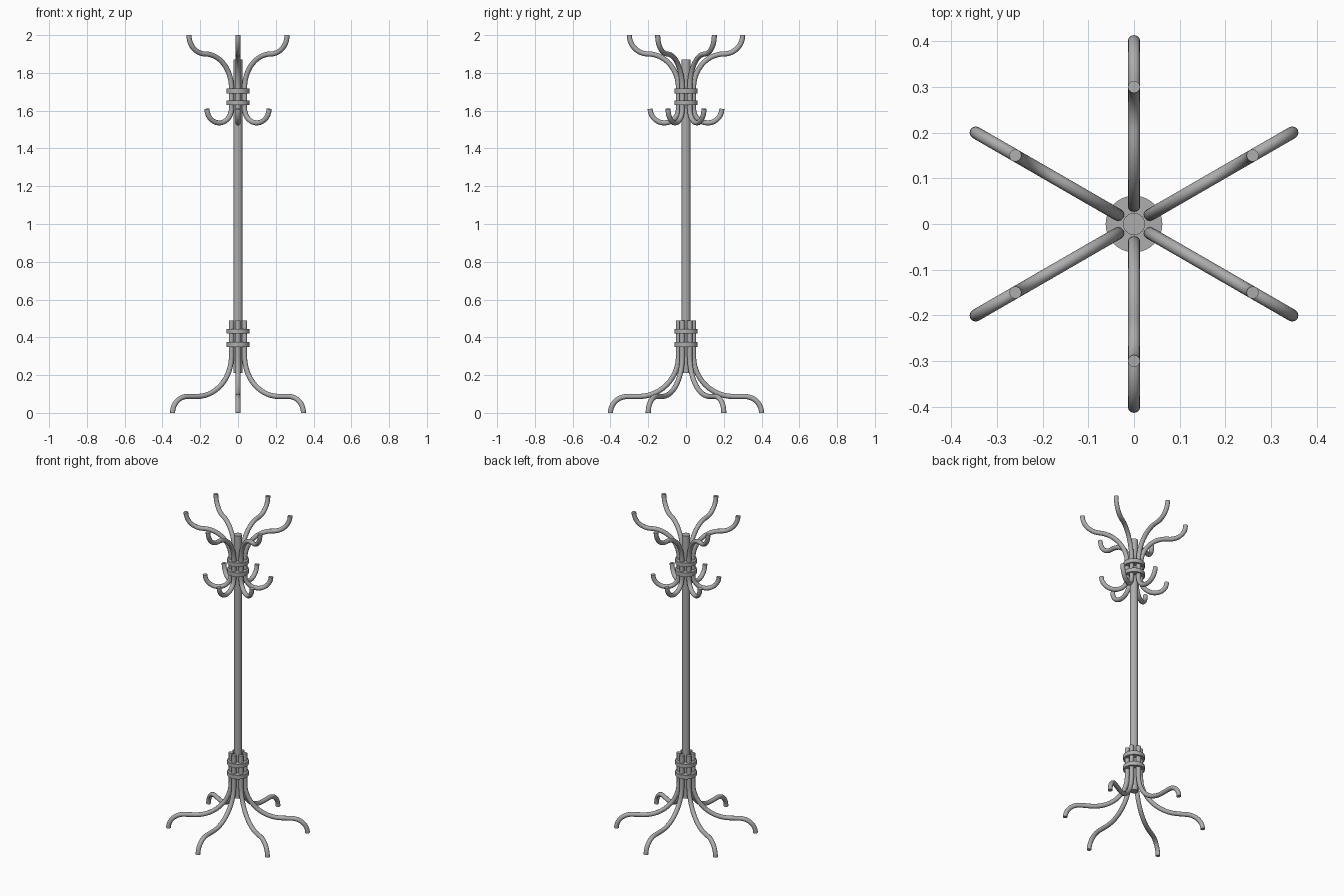
import bpy
from math import sin, cos, pi, radians

cube = bpy.data.objects.get("Cube")
if cube:
    bpy.data.objects.remove(cube, do_unlink=True)

GREY = (0.42, 0.42, 0.42, 1)
metal = bpy.data.materials.new("grey metal")
metal.use_nodes = True
metal.diffuse_color = GREY
metal.node_tree.nodes["Principled BSDF"].inputs["Base Color"].default_value = GREY

TUBE = 0.0135   # tube radius
GRIP = 0.04     # distance of the bundled tubes from the axis


def finish(obj, name):
    obj.name = name
    obj.data.materials.clear()
    obj.data.materials.append(metal)
    bpy.ops.object.select_all(action='DESELECT')
    obj.select_set(True)
    bpy.context.view_layer.objects.active = obj
    bpy.ops.object.shade_smooth_by_angle(angle=radians(40))


def cylinder(name, radius, bottom, top, sides):
    bpy.ops.mesh.primitive_cylinder_add(vertices=sides, radius=radius, depth=top - bottom,
                                        location=(0, 0, (bottom + top) / 2))
    finish(bpy.context.object, name)


def arc(cx, cz, rx, rz, start, end, steps=14):
    """Points on an elliptical arc in the radius/height plane."""
    angles = [radians(start + (end - start) * i / steps) for i in range(steps + 1)]
    return [(cx + rx * cos(a), cz + rz * sin(a)) for a in angles]


def tube(name, profile, angle):
    """Round bent tube following a profile in a vertical plane through the axis."""
    curve = bpy.data.curves.new(name + "_path", 'CURVE')
    curve.dimensions = '3D'
    curve.bevel_depth = TUBE
    curve.bevel_resolution = 4
    curve.use_fill_caps = True
    spline = curve.splines.new('POLY')
    spline.points.add(len(profile) - 1)
    for point, (r, z) in zip(spline.points, profile):
        point.co = (r * cos(angle), r * sin(angle), z, 1)
    path = bpy.data.objects.new(name + "_path", curve)
    bpy.context.collection.objects.link(path)
    bpy.context.view_layer.update()
    mesh = bpy.data.meshes.new_from_object(path.evaluated_get(bpy.context.evaluated_depsgraph_get()))
    bpy.data.objects.remove(path, do_unlink=True)
    obj = bpy.data.objects.new(name, mesh)
    bpy.context.collection.objects.link(obj)
    finish(obj, name)


# Foot, level stretch, then the sweep up into the bundle
leg = (arc(0.31, 0, 0.09, 0.087, 0, 90)
       + arc(0.25, 0.30, 0.25 - GRIP, 0.213, 270, 180)
       + [(GRIP, 0.49)])

# Upper hook, bundled stretch, then the small lower hook
hook = (arc(0.20, 2.0, 0.10, 0.10, 0, -90)
        + arc(0.20, 1.72, 0.20 - GRIP, 0.18, 90, 180)
        + arc(0.115, 1.61, 0.115 - GRIP, 0.075, 180, 360))

for i in range(6):
    angle = pi / 6 + i * pi / 3
    tube(f"leg_{i + 1}", leg, angle)
    tube(f"hook_{i + 1}", hook, angle)

# Central pole and the collars that clamp the tubes
cylinder("pole", 0.024, 0.21, 1.87, 32)
for i, z in enumerate((0.35, 0.42, 1.63, 1.692)):
    cylinder(f"collar_{i + 1}", 0.062, z, z + 0.025, 40)
